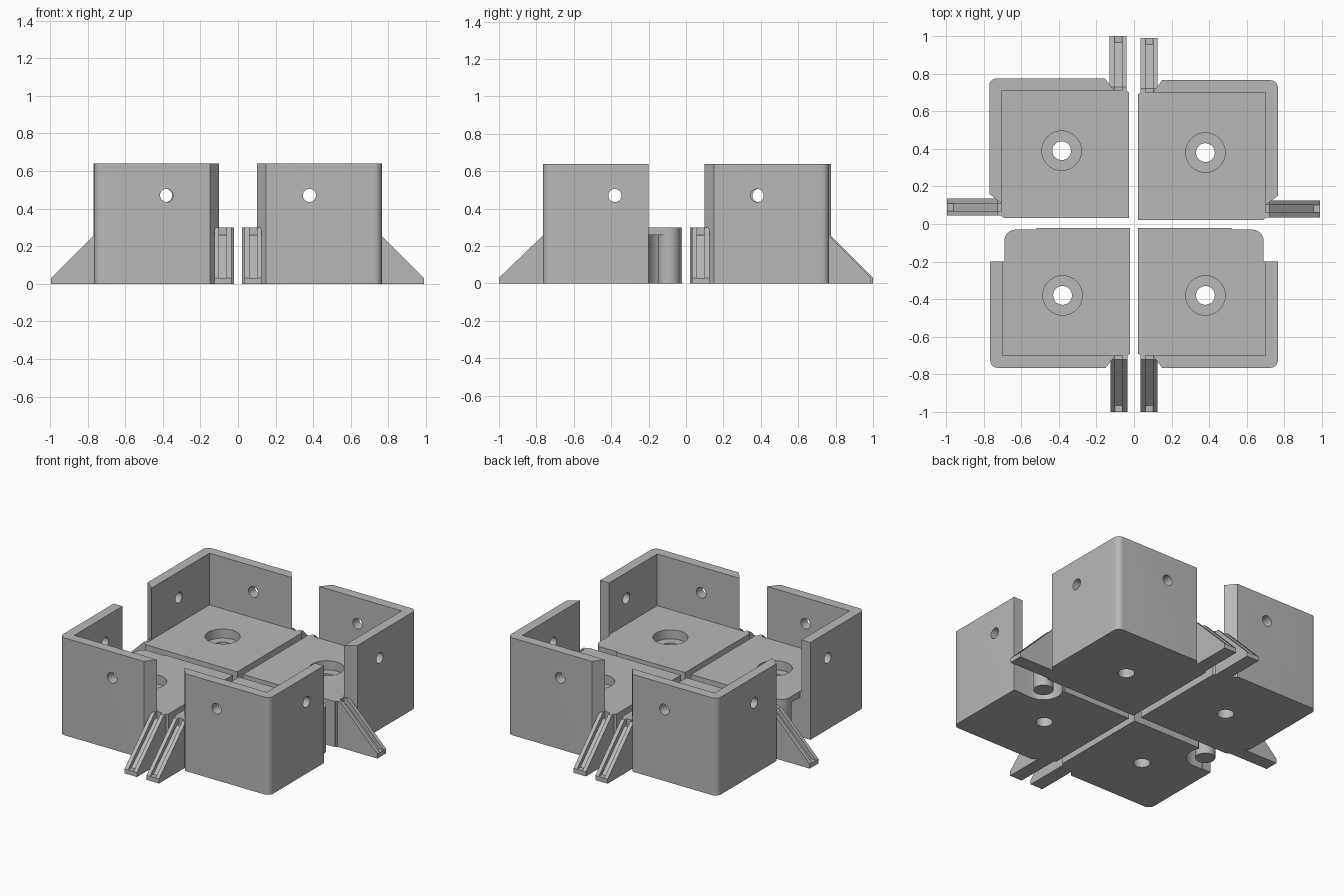
import bpy, bmesh
from math import sin, cos, pi, radians
from mathutils import Vector

cube = bpy.data.objects.get("Cube")
if cube:
    bpy.data.objects.remove(cube, do_unlink=True)

grey = bpy.data.materials.new("plain grey")
grey.use_nodes = True
grey.diffuse_color = (0.48, 0.48, 0.48, 1)
grey.node_tree.nodes["Principled BSDF"].inputs["Base Color"].default_value = (0.48, 0.48, 0.48, 1)

TOP, WALL_TOP = 0.30, 0.64     # heights of base block and walls
INNER, OUTER = 0.70, 0.765     # inner and outer wall distance
HOLE = 0.38                    # screw hole distance from centre lines


def arc(cx, cy, r, a0, a1, n=8):
    """Points along an arc, angles in degrees."""
    steps = [radians(a0 + (a1 - a0) * i / n) for i in range(n + 1)]
    return [(cx + r * cos(a), cy + r * sin(a)) for a in steps]


def prism(name, points, low, high, place):
    """Extrude a closed profile from low to high; place maps (u, v, w) to xyz."""
    bm = bmesh.new()
    ends = [[bm.verts.new(place(u, v, w)) for u, v in points] for w in (low, high)]
    for ring in ends:
        bm.faces.new(ring)
    n = len(points)
    for i in range(n):
        j = (i + 1) % n
        bm.faces.new((ends[0][i], ends[0][j], ends[1][j], ends[1][i]))
    bmesh.ops.recalc_face_normals(bm, faces=bm.faces)
    mesh = bpy.data.meshes.new(name)
    bm.to_mesh(mesh)
    bm.free()
    mesh.materials.append(grey)
    obj = bpy.data.objects.new(name, mesh)
    bpy.context.scene.collection.objects.link(obj)
    return obj


def cut(obj, cutters):
    """Subtract the cutters, apply, and remove them."""
    bpy.context.view_layer.objects.active = obj
    for c in cutters:
        c.hide_render = True
        mod = obj.modifiers.new("cut", 'BOOLEAN')
        mod.operation, mod.solver, mod.object = 'DIFFERENCE', 'EXACT', c
        bpy.ops.object.modifier_apply(modifier=mod.name)
        bpy.data.objects.remove(c, do_unlink=True)


def circle(x, y, r, n=32):
    return arc(x, y, r, 0, 360, n)[:-1]


def bracket(name, sx, sy, shift, front):
    flat = lambda u, v, w: Vector((sx * u + shift[0], sy * v + shift[1], w))
    along_x = lambda u, v, w: Vector((sx * u + shift[0], sy * w + shift[1], v))
    along_y = lambda u, v, w: Vector((sx * w + shift[0], sy * u + shift[1], v))
    edge = 0.022
    post_x, post_y, post_r = 0.63, 0.09, 0.06

    # Base block with counterbored screw hole
    if front:
        outline = [(edge, edge), (0.52, edge), (0.52, 0.03)]
        outline += arc(post_x, post_y, post_r, -90, 0)
        outline += [(0.69, 0.2), (INNER, 0.2)]
    else:
        outline = [(edge, edge), (0.69, edge), (0.69, 0.03), (INNER, 0.03)]
    outline += [(INNER, INNER), (0.035, INNER), (edge, 0.69)]
    base = prism(name + "_base", outline, 0, TOP, flat)
    cutters = [prism("screw_cutter", circle(HOLE, HOLE, 0.05), -0.1, 0.5, flat),
               prism("head_cutter", circle(HOLE, HOLE, 0.105), TOP - 0.06, 0.5, flat)]
    if front:
        notch = arc(post_x, post_y, 0.115, 90, 270, 16) + [(0.8, -0.025), (0.8, 0.205)]
        cutters.append(prism("notch_cutter", notch, -0.1, 0.26, flat))
    cut(base, cutters)
    parts = [base]

    # L-shaped wall with a rounded corner and a hole in each leg
    chamfered_end = [(INNER, 0.10), (OUTER, 0.15)]
    square_end = [(INNER, 0.2), (OUTER, 0.2)]
    corner = OUTER - 0.04
    outline = (square_end if front else chamfered_end) + arc(corner, corner, 0.04, 0, 90)
    outline += [(0.15, OUTER), (0.10, INNER), (INNER, INNER)]
    wall = prism(name + "_wall", outline, 0, WALL_TOP, flat)
    cut(wall, [prism("hole_cutter", circle(HOLE, 0.47, 0.035, 24), 0.6, 0.9, p)
               for p in (along_x, along_y)])
    parts.append(wall)

    # Sloping guide fins: two rails with a sunken channel between
    tip = 1.0 if front else 0.99
    rail = [(0.69, 0), (tip, 0), (tip, 0.03), (0.72, TOP), (0.69, TOP)]
    channel = [(0.69, 0), (tip, 0), (tip, 0.03), (tip - 0.035, 0.03), (0.72, 0.26), (0.69, 0.26)]
    for side, p in (("end", along_y), ("side", along_x)):
        if side == "side" and front:
            continue
        strips = ((rail, 0.035, 0.06), (channel, 0.06, 0.1), (rail, 0.1, 0.125))
        for label, (shape, a, b) in zip(("inner_rail", "channel", "outer_rail"), strips):
            parts.append(prism(f"{name}_{side}_fin_{label}", shape, a, b, p))

    # Round locking post standing in the notch
    if front:
        parts.append(prism(name + "_post", circle(post_x, post_y, post_r), 0, 0.27, flat))

    bpy.ops.object.select_all(action='DESELECT')
    for obj in parts:
        obj.select_set(True)
    bpy.context.view_layer.objects.active = base
    bpy.ops.object.shade_smooth_by_angle(angle=radians(30))


bracket("back_left", 1, 1, (0, 0), False)
bracket("back_right", -1, 1, (-0.005, 0.01), False)
bracket("front_left", 1, -1, (0, 0), True)
bracket("front_right", -1, -1, (0, 0), True)
